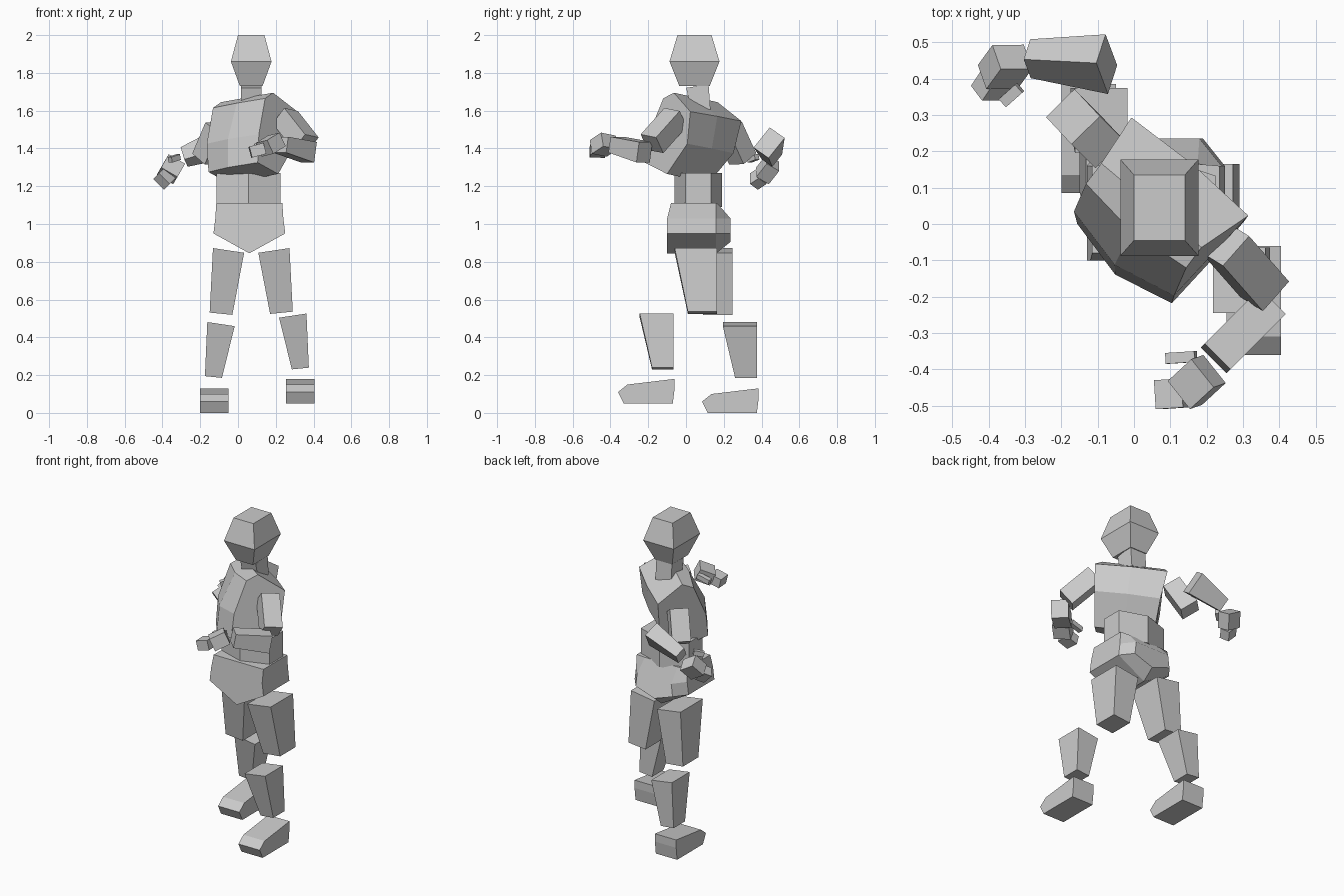
import bpy, bmesh
from mathutils import Vector, Matrix
from math import radians

cube = bpy.data.objects.get("Cube")
if cube:
    bpy.data.objects.remove(cube)

grey = bpy.data.materials.new("plain grey")
grey.use_nodes = True
colour = (.6, .6, .6, 1)
grey.diffuse_color = colour
grey.node_tree.nodes["Principled BSDF"].inputs["Base Color"].default_value = colour


def loft(name, rings):
    """Skin a row of point rings and close both ends."""
    bm = bmesh.new()
    rows = [[bm.verts.new(point) for point in ring] for ring in rings]
    for lower, upper in zip(rows, rows[1:]):
        for i in range(len(lower)):
            bm.faces.new((lower[i - 1], lower[i], upper[i], upper[i - 1]))
    bm.faces.new(rows[0])
    bm.faces.new(rows[-1])
    bmesh.ops.recalc_face_normals(bm, faces=bm.faces)
    mesh = bpy.data.meshes.new(name)
    bm.to_mesh(mesh)
    bm.free()
    mesh.materials.append(grey)
    obj = bpy.data.objects.new(name, mesh)
    bpy.context.collection.objects.link(obj)
    return obj


def rectangle(centre, width_axis, depth_axis, width, depth):
    """Four corners around a centre, spanned by two directions."""
    u, v = width_axis * width / 2, depth_axis * depth / 2
    return [centre - u - v, centre + u - v, centre + u + v, centre - u + v]


def limb(name, start, end, across, start_size, end_size):
    """Tapered box from start to end; across is the width direction."""
    start, end, across = Vector(start), Vector(end), Vector(across)
    axis = (end - start).normalized()
    u = (across - axis * across.dot(axis)).normalized()
    v = axis.cross(u)
    return loft(name, [rectangle(start, u, v, *start_size),
                       rectangle(end, u, v, *end_size)])


right, back, up = Vector((1, 0, 0)), Vector((0, 1, 0)), Vector((0, 0, 1))


# Head: widest at the brow, tapering to the jaw and the crown
def head_ring(height, width, depth):
    return rectangle(Vector((.07, .045, height)), right, back, width, depth)


loft("head", [head_ring(1.73, .12, .16), head_ring(1.86, .215, .265),
              head_ring(2, .14, .18)])
limb("neck", (.07, .08, 1.6), (.07, .06, 1.73), right, (.11, .1), (.11, .12))

# Chest: side profile as depth, height, half width and centre bulge
chest_profile = [(0, 1.64, .18, -.02), (.07, 1.67, .18, 0), (.22, 1.57, .21, .01),
                 (.2, 1.4, .19, .01), (.06, 1.24, .17, .01),
                 (-.1, 1.3, .17, -.04), (-.08, 1.45, .18, -.04)]


def chest_section(side):
    """One slice of the chest, rolled to the left and shifted at the hem."""
    for depth, height, half_width, bulge in chest_profile:
        shift = (1.7 - height) / 8
        bulge = bulge if side == 0 else 0
        yield shift + side * half_width, depth + bulge, height + side / 40


chest = loft("chest", [list(chest_section(side)) for side in (-1, 0, 1)])
chest.data.transform(Matrix.Rotation(radians(-40), 4, "Z"))


# Waist: band with a ridge down the front and back
def waist_ring(height):
    middle = Vector((.055, .065, height))
    a, b, c, d = rectangle(middle, right, back, .34, .135)
    ridge = back * .125
    return [a, middle - ridge, b, c, middle + ridge, d]


loft("waist", [waist_ring(1.09), waist_ring(1.27)])


# Pelvis: wedge running front to back, with a raised back panel
def pelvis_section(depth, lean, inset):
    half_widths = [(.175, 1.11), (.18, 1.03), (.19, .95)]
    points = [Vector((.06, depth, .845 + inset))]
    for side, rows in ((1, reversed(half_widths)), (-1, half_widths)):
        for half_width, height in rows:
            setback = lean if height > 1.1 else 0
            points.append(Vector((.06 + side * (half_width - inset),
                                  depth + setback, height)))
    return points


loft("pelvis", [pelvis_section(-.1, .02, 0), pelvis_section(.16, 0, 0),
                pelvis_section(.235, -.07, .06)])


# Legs: the rear stays straight while the front and sides taper downward
def leg_part(name, side, top_back, drop, top_size, bottom_size):
    top = Vector(top_back)
    bottom = top + right * side * .04 - up * drop
    rings = []
    for rear, tilt, size in ((top, .15, top_size), (bottom, .1, bottom_size)):
        centre = rear - back * size[1] / 2
        rings.append(rectangle(centre, right + up * side * tilt, back, *size))
    loft(name, rings)


def foot(name, x, heel, ground):
    """Sole outline with a blunt raised toe, widened sideways."""
    outline = [(-.27, 0), (-.3, .06), (-.25, .1), (0, .13), (0, .08), (-.01, 0)]
    loft(name, [[(x + half, heel + y, ground + z) for y, z in outline]
                for half in (-.075, .075)])


thigh_sizes = (.165, .225), (.12, .155)
shin_sizes = (.145, .18), (.09, .115)
leg_part("left_thigh", 1, (.19, .165, .86), .33, *thigh_sizes)
leg_part("right_thigh", -1, (-.05, .245, .86), .335, *thigh_sizes)
leg_part("left_shin", 1, (.29, -.065, .515), .28, *shin_sizes)
leg_part("right_shin", -1, (-.09, .375, .47), .28, *shin_sizes)
foot("left_foot", .33, -.06, .05)
foot("right_foot", -.125, .385, 0)

# Arm section sizes shared by both sides
upper_arm = (.11, .11)
palm = (.1, .08)
fingers = (.08, .06)
thumb = (.03, .03)
diagonal = right - back

# Left arm, swung forward
left_wrist, left_knuckles = (.205, -.405, 1.44), (.14, -.465, 1.4)
limb("left_upper_arm", (.25, -.055, 1.565), (.36, -.18, 1.425),
     (-.7, -.7, .2), upper_arm, upper_arm)
limb("left_forearm", (.375, -.22, 1.38), (.225, -.37, 1.42),
     diagonal, (.1, .11), (.1, .085))
limb("left_palm", left_wrist, left_knuckles, diagonal + up * .3, palm, palm)
limb("left_fingers", left_knuckles, (.065, -.47, 1.38), back, fingers, fingers)
limb("left_thumb", (.17, -.365, 1.43), (.09, -.37, 1.41), back, thumb, thumb)

# Right arm, swung back
right_wrist, right_knuckles = (-.335, .46, 1.325), (-.375, .405, 1.255)
limb("right_upper_arm", (-.1, .225, 1.51), (-.17, .3, 1.345),
     right + back, upper_arm, upper_arm)
limb("right_forearm", (-.075, .44, 1.43), (-.285, .455, 1.355),
     back - up * .8, (.1, .14), (.07, .085))
limb("right_palm", right_wrist, right_knuckles, right - up * .6, palm, palm)
limb("right_fingers", right_knuckles, (-.405, .36, 1.225), right - up, fingers, fingers)
limb("right_thumb", (-.315, .375, 1.355), (-.36, .335, 1.34), diagonal, thumb, thumb)
